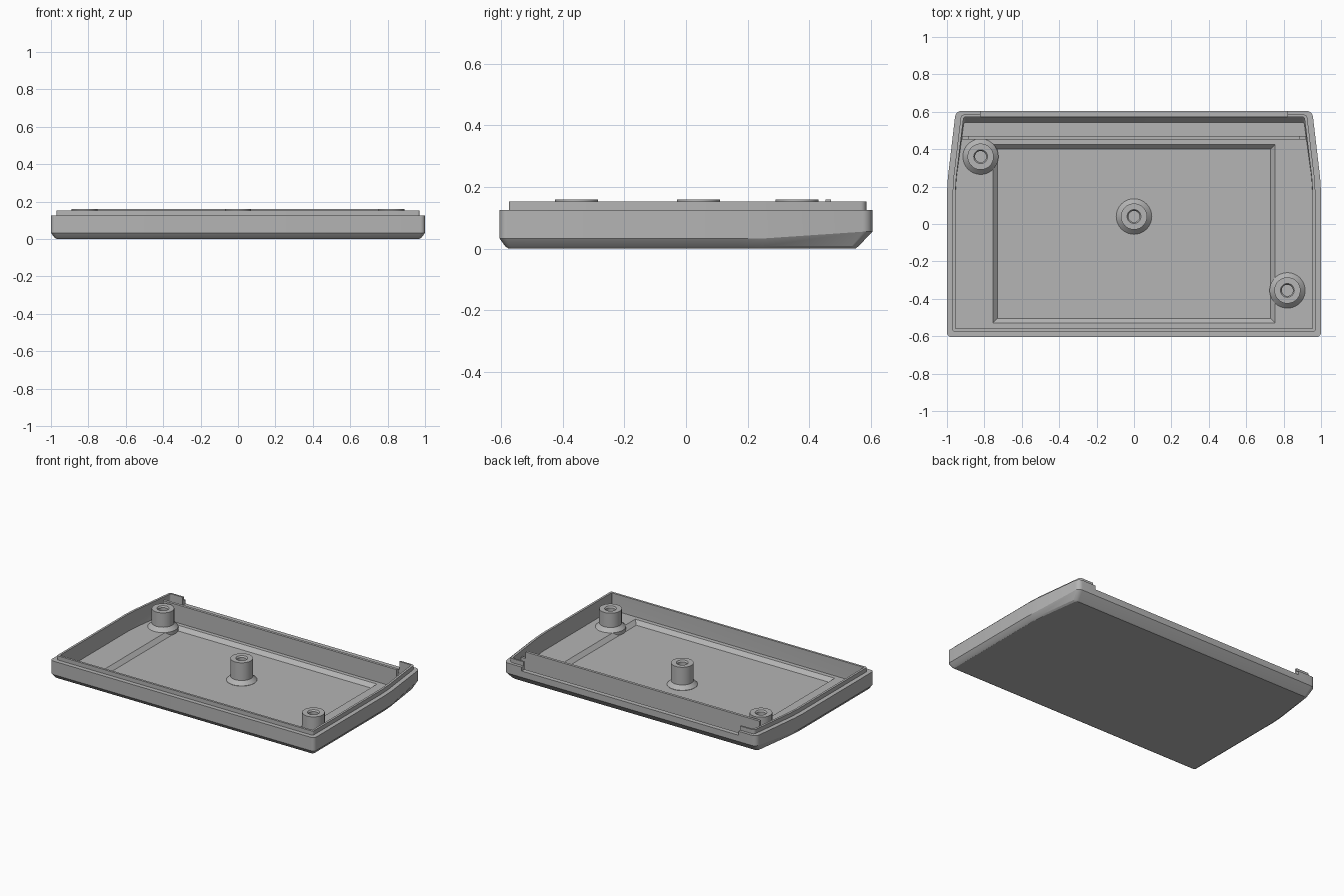
import bpy, bmesh, math

cube = bpy.data.objects.get("Cube")
if cube:
    bpy.data.objects.remove(cube, do_unlink=True)

GREY = (0.46, 0.46, 0.46, 1)
plastic = bpy.data.materials.new("grey_plastic")
plastic.use_nodes = True
plastic.diffuse_color = GREY
plastic.node_tree.nodes["Principled BSDF"].inputs["Base Color"].default_value = GREY


def finish(name, bm, smooth=True):
    bmesh.ops.recalc_face_normals(bm, faces=bm.faces)
    mesh = bpy.data.meshes.new(name)
    bm.to_mesh(mesh)
    bm.free()
    mesh.materials.append(plastic)
    obj = bpy.data.objects.new(name, mesh)
    bpy.context.collection.objects.link(obj)
    if smooth:
        shade(obj)
    return obj


def activate(obj):
    bpy.ops.object.select_all(action='DESELECT')
    obj.select_set(True)
    bpy.context.view_layer.objects.active = obj


def shade(obj):
    activate(obj)
    bpy.ops.object.shade_smooth_by_angle(angle=math.radians(25))


def loft(rings):
    """Closed solid through rings of equal point count."""
    bm = bmesh.new()
    loops = [[bm.verts.new(p) for p in ring] for ring in rings]
    n = len(loops[0])
    for a, b in zip(loops, loops[1:]):
        for i in range(n):
            j = (i + 1) % n
            bm.faces.new((a[i], a[j], b[j], b[i]))
    bm.faces.new(loops[0][::-1])
    bm.faces.new(loops[-1])
    return bm


def arc(cx, cy, r, start, end, steps=6):
    for i in range(steps + 1):
        a = math.radians(start + (end - start) * i / steps)
        yield cx + r * math.cos(a), cy + r * math.sin(a)


def outline(z, side, front, back, z_back=None):
    """Case plan, inset per side, narrowing towards the back."""
    z_back = z if z_back is None else z_back
    rf = max(0.025 - side / 2, 0.004)
    rb = max(0.035 - side / 2, 0.01)
    half = [(x, y, z) for x, y in arc(1 - side - rf, -0.605 + front + rf, rf, -90, 0)]
    half += [(1 - side, 0.17, z), (0.995 - side, 0.25, z)]
    half += [(x, y, z_back) for x, y in arc(0.957 - side - rb, 0.605 - back - rb, rb, 7, 90)]
    return half + [(-x, y, h) for x, y, h in reversed(half)]


def box(name, x0, x1, y0, y1, z0, z1, grow=0.0):
    def rect(z, g):
        return [(x0 - g, y0 - g, z), (x1 + g, y0 - g, z), (x1 + g, y1 + g, z), (x0 - g, y1 + g, z)]
    return finish(name, loft([rect(z0, 0), rect(z1, grow)]), False)


def cut(target, cutter):
    mod = target.modifiers.new("cut", 'BOOLEAN')
    mod.operation = 'DIFFERENCE'
    mod.solver = 'EXACT'
    mod.object = cutter
    activate(target)
    bpy.ops.object.modifier_apply(modifier=mod.name)
    bpy.data.objects.remove(cutter, do_unlink=True)


# Tray: chamfered base, wall, stepped lip, then the inside down to the shelf
SHELF, FLOOR, TOP = 0.037, 0.012, 0.16
tray = finish("case_tray", loft([
    outline(0, 0.03, 0.03, 0.055),
    outline(0.008, 0.018, 0.018, 0.045),
    outline(0.033, 0, 0, 0, 0.055),
    outline(0.125, 0, 0, 0),
    outline(0.125, 0.03, 0.03, 0.02),
    outline(0.153, 0.03, 0.03, 0.02),
    outline(0.153, 0.045, 0.045, 0.032),
    outline(0.06, 0.045, 0.045, 0.032, 0.072),
    outline(SHELF, 0.046, 0.046, 0.062),
]), False)

# Sunken floor panel with sloped edges, and the opening in the back lip
cut(tray, box("recess_cutter", -0.73, 0.73, -0.505, 0.40, FLOOR, FLOOR + 0.05, 0.05))
cut(tray, box("back_lip_cutter", -0.82, 0.82, 0.56, 0.7, 0.098, 0.3))
shade(tray)

# Cross wall near the back, stepped down at both ends
profile = [(0.925, SHELF - 0.01), (0.92, 0.115), (0.885, 0.115), (0.885, TOP)]
profile += [(-x, z) for x, z in reversed(profile)]
finish("cross_wall", loft([[(x, y, z) for x, z in profile] for y in (0.452, 0.47)]), False)


# Screw bosses: flared foot, hollow post
def boss(name, cx, cy, base):
    steps = [(0.095, FLOOR - 0.004), (0.095, base), (0.07, base + 0.025), (0.07, TOP),
             (0.037, TOP), (0.03, TOP - 0.01), (0.03, 0.05)]
    n = 40
    rings = [[(cx + r * math.cos(i * math.tau / n), cy + r * math.sin(i * math.tau / n), z)
              for i in range(n)] for r, z in steps]
    finish(name, loft(rings))


boss("centre_boss", 0, 0.04, FLOOR + 0.002)
boss("back_right_boss", -0.82, 0.36, SHELF)
boss("front_left_boss", 0.82, -0.355, SHELF)
